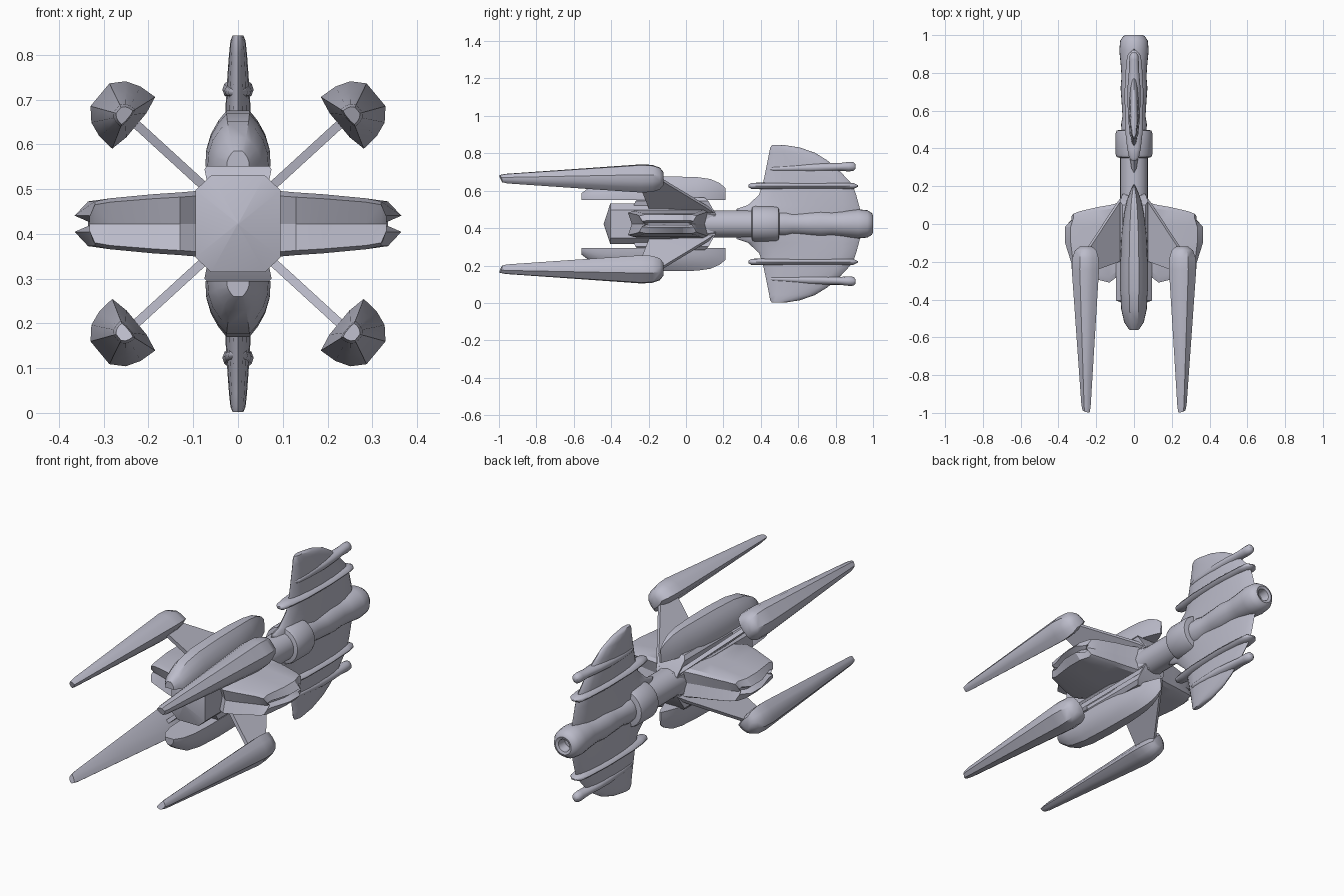
import bpy, bmesh
from math import sin, cos, pi

cube = bpy.data.objects.get("Cube")
if cube:
    bpy.data.objects.remove(cube)

MID = 0.4225  # height of the horizontal symmetry plane

mat = bpy.data.materials.new("pale grey")
mat.use_nodes = True
GREY = (0.5, 0.5, 0.59, 1)
mat.diffuse_color = GREY
mat.node_tree.nodes["Principled BSDF"].inputs["Base Color"].default_value = GREY


def loft(name, rings, mirror=(False, False, False), angle=35):
    """Skin a list of equal-length point rings, cap the ends, mirror about the centre."""
    bm = bmesh.new()
    loops = [[bm.verts.new(p) for p in ring] for ring in rings]
    n = len(loops[0])
    for a, b in zip(loops, loops[1:]):
        for i in range(n):
            j = (i + 1) % n
            bm.faces.new((a[i], a[j], b[j], b[i]))
    bm.faces.new(loops[0])
    bm.faces.new(loops[-1])
    bmesh.ops.recalc_face_normals(bm, faces=bm.faces)
    mesh = bpy.data.meshes.new(name)
    bm.to_mesh(mesh)
    bm.free()
    mesh.materials.append(mat)
    ob = bpy.data.objects.new(name, mesh)
    ob.location.z = MID
    bpy.context.collection.objects.link(ob)
    bpy.ops.object.select_all(action='DESELECT')
    ob.select_set(True)
    bpy.context.view_layer.objects.active = ob
    bpy.ops.object.shade_smooth_by_angle(angle=angle * pi / 180)
    if any(mirror):
        mod = ob.modifiers.new("Mirror", 'MIRROR')
        mod.use_axis = mirror
        mod.use_mirror_merge = False
    return ob


def lathe(name, profile, n=24):
    """Round body along y from (y, radius) pairs."""
    return loft(name, [[(r * cos(2 * pi * k / n), y, r * sin(2 * pi * k / n))
                        for k in range(n)] for y, r in profile])


BOTH = (True, False, True)
SIDES = (True, False, False)
LEVELS = (False, False, True)

# Hull: octagonal body with a shallow pyramid nose, narrowing to the neck
octagon = [(.095, .075), (.06, .108), (-.06, .108), (-.095, .075),
           (-.095, -.075), (-.06, -.108), (.06, -.108), (.095, -.075)]
loft("hull", [[(x * sx, y, z * sz) for x, z in octagon] for y, sx, sz in
              [(-.44, .02, .02), (-.405, 1, 1), (-.1, 1, 1), (.05, .85, .85), (.16, .6, .6)]],
     angle=25)

# Neck, collar and tail boom
lathe("neck", [(0, .073), (.37, .073)])
lathe("collar", [(.35, .075), (.355, .092), (.37, .097), (.48, .097), (.495, .092), (.5, .06)])
lathe("tail_boom", [(.48, .066), (.53, .068), (.57, .061), (.65, .066), (.72, .071), (.78, .066),
                    (.84, .07), (.92, .078), (.97, .073), (.995, .057), (1, .045),
                    (.995, .032), (.95, .025)])

# Pods above and below the hull
pod = [(1, 0), (.97, .3), (.83, .58), (.6, .82), (.35, 1),
       (-.35, 1), (-.6, .82), (-.83, .58), (-.97, .3), (-1, 0)]
loft("pod", [[(x * w, y, .128 + z * h) for x, z in pod] for y, w, h in
             [(-.56, .025, .035), (-.52, .052, .065), (-.45, .068, .1), (-.35, .073, .118),
              (-.2, .073, .125), (-.05, .066, .125), (.06, .052, .122), (.13, .037, .112),
              (.18, .018, .09), (.21, .004, .065)]], LEVELS)

# Pylons joining the pods to the hull
loft("pod_pylon", [[(w, a, z), (w, b, z), (-w, b, z), (-w, a, z)] for w, a, b, z in
                   [(.06, -.3, .16, .05), (.075, -.27, .12, .122), (.06, -.25, .1, .14)]], LEVELS)


# Side wings with a recessed slot along the tip
def wing_ring(x, xm, y0, y1, h):
    top = [(x, y0, h * .85), (x, y0 + .03, h), (xm, -.1, h), (xm, -.015, h),
           (x, y1 - .02, h), (x, y1, h * .85)]
    low = [(a, b, -c) for a, b, c in reversed(top)]
    return top + [(x, y1 - .015, 0)] + low + [(x, y0 + .02, 0)]


loft("side_wing", [wing_ring(*r) for r in
                   [(.05, .05, -.25, .12, .077), (.13, .13, -.31, .1, .07),
                    (.19, .19, -.295, .09, .066), (.285, .285, -.26, .068, .057),
                    (.32, .335, -.25, .055, .05), (.332, .365, -.235, .04, .018),
                    (.31, .335, -.22, .03, .005)]], SIDES, 25)

# Long cannons, flat on the side that faces the hull
section = [(.075, 0), (.072, .04), (.06, .073), (.033, .098), (-.033, .098),
           (-.06, .073), (-.072, .04), (-.075, 0), (-.035, -.008), (.035, -.008)]


def cannon_ring(y, s, slant=0):
    ring = []
    for u, v in section:
        u, v = u * s, .025 + (v - .025) * s
        ring.append((.233 - .64 * u + .77 * v, y - slant * u, .2255 + .77 * u + .64 * v))
    return ring


loft("cannon", [cannon_ring(*r) for r in
                [(-.99, .26, .4), (-.96, .34, .2), (-.6, .67), (-.24, 1), (-.18, .96),
                 (-.14, .78), (-.12, .45)]], BOTH, 40)

# Thin diagonal struts carrying the cannons
T = .007
loft("cannon_strut", [[(x + a * T, y, z - a * T) for a, y in
                       [(1, y0), (1, y1), (-1, y1), (-1, y0)]] for x, z, y0, y1 in
                      [(.055, .065, -.19, .15), (.085, .092, -.2, .11),
                       (.25, .243, -.26, -.14)]], BOTH)


# Tail fin: one lens-shaped blade above and one below
def oval(yc, hy, t, z, hz=0, n=16):
    return [(t * sin(2 * pi * k / n), yc + hy * cos(2 * pi * k / n), z) for k in range(n)]


loft("tail_fin", [oval((a + b) / 2, (b - a) / 2, t, z) for z, a, b, t in
                  [(0, .27, .935, .035), (.08, .27, .93, .035), (.1, .33, .925, .034),
                   (.155, .39, .91, .032), (.21, .41, .89, .03), (.28, .425, .825, .027),
                   (.34, .437, .755, .023), (.38, .445, .69, .02), (.408, .45, .61, .017),
                   (.421, .46, .53, .012)]], LEVELS, 45)


# Streamlined rods wrapped around the fin
def rod(name, z, half_height, profile, drop=0, n=12):
    loft(name, [[(w * cos(2 * pi * k / n), y, z - drop * (y - .67) + half_height * s * sin(2 * pi * k / n))
                 for k in range(n)] for y, w, s in profile], LEVELS, 50)


rod("inner_fin_rod", .203, .018,
    [(.335, .012, .4), (.35, .026, .9), (.4, .036, 1), (.5, .047, 1), (.7, .05, 1),
     (.85, .042, .95), (.895, .034, .9), (.92, .01, .2)])
rod("outer_fin_rod", .3, .028,
    [(.44, .008, .2), (.47, .022, .5), (.55, .03, .7), (.66, .035, .95), (.74, .033, .85),
     (.82, .026, .75), (.87, .025, .9), (.895, .022, .85), (.907, .012, .4)], -.03)
